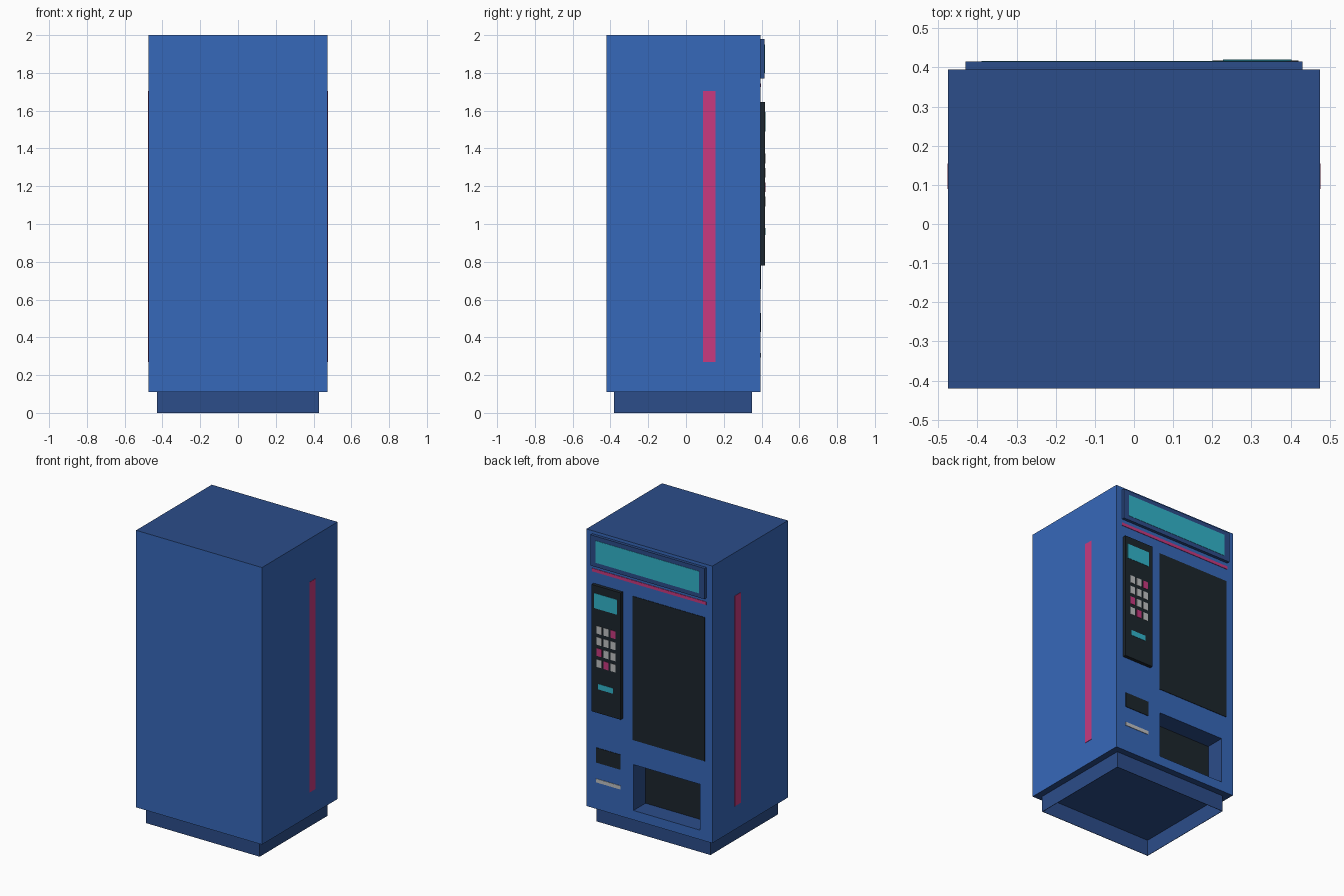
import bpy
import bmesh
from mathutils import Vector

cube = bpy.data.objects.get("Cube")
if cube:
    bpy.data.objects.remove(cube, do_unlink=True)


def material(name, rgb):
    m = bpy.data.materials.new(name)
    m.use_nodes = True
    m.diffuse_color = (*rgb, 1)
    m.node_tree.nodes["Principled BSDF"].inputs["Base Color"].default_value = (*rgb, 1)
    return m


BLUE = material("cabinet blue", (0.037, 0.138, 0.49))
NAVY = material("dark blue", (0.025, 0.074, 0.254))
PINK = material("pink", (0.58, 0.042, 0.215))
DARK = material("near black", (0.012, 0.019, 0.026))
CYAN = material("cyan", (0.032, 0.46, 0.6))
GREY = material("light grey", (0.53, 0.54, 0.55))


def box_mesh(x, y, z):
    bm = bmesh.new()
    bmesh.ops.create_cube(bm, size=1)
    for v in bm.verts:
        v.co = [lo + (c + 0.5) * (hi - lo) for c, (lo, hi) in zip(v.co, (x, y, z))]
    return bm


def finish(name, bm, *mats):
    bmesh.ops.recalc_face_normals(bm, faces=bm.faces)
    me = bpy.data.meshes.new(name)
    bm.to_mesh(me)
    bm.free()
    for m in mats:
        me.materials.append(m)
    ob = bpy.data.objects.new(name, me)
    bpy.context.collection.objects.link(ob)
    return ob


def box(name, mat, x, y, z):
    return finish(name, box_mesh(x, y, z), mat)


# Cabinet with a recessed pick-up tray
FACE = 0.395
TRAY_X, TRAY_Z, TRAY_DEPTH = (-0.384, 0.12), (0.174, 0.487), 0.13
bm = box_mesh((-0.475, 0.475), (-0.42, FACE), (0.11, 2))
for axis, cuts in ((Vector((1, 0, 0)), TRAY_X), (Vector((0, 0, 1)), TRAY_Z)):
    for c in cuts:
        bmesh.ops.bisect_plane(bm, geom=bm.verts[:] + bm.edges[:] + bm.faces[:],
                               plane_co=axis * c, plane_no=axis)


def in_tray(p):
    return TRAY_X[0] - 0.01 < p.x < TRAY_X[1] + 0.01 and TRAY_Z[0] - 0.01 < p.z < TRAY_Z[1] + 0.01


opening = [f for f in bm.faces if f.normal.y > 0.9 and in_tray(f.calc_center_median())]
new = bmesh.ops.extrude_face_region(bm, geom=opening)["geom"]
bmesh.ops.translate(bm, vec=(0, -TRAY_DEPTH, 0),
                    verts=[g for g in new if isinstance(g, bmesh.types.BMVert)])
bmesh.ops.delete(bm, geom=[f for f in opening if f.is_valid and f not in new], context='FACES_ONLY')
bmesh.ops.recalc_face_normals(bm, faces=bm.faces)
for f in bm.faces:
    p = f.calc_center_median()
    if abs(f.normal.z) > 0.9:
        f.material_index = 1          # roof, underside, tray floor and ceiling
    elif in_tray(p) and FACE - TRAY_DEPTH - 0.01 < p.y < FACE - 0.01:
        f.material_index = 2 if abs(f.normal.y) > 0.9 else 1
finish("cabinet", bm, BLUE, NAVY, DARK)

# Plinth, open underneath
bm = box_mesh((-0.43, 0.43), (-0.38, 0.35), (0, 0.11))
bmesh.ops.delete(bm, geom=[f for f in bm.faces if abs(f.normal.z) > 0.9], context='FACES_ONLY')
plinth = finish("plinth", bm, NAVY)
solid = plinth.modifiers.new("wall", 'SOLIDIFY')
solid.thickness = 0.004

# Side stripes
for side, name in ((1, "left"), (-1, "right")):
    box(name + "_side_stripe", PINK, sorted((side * 0.474, side * 0.477)), (0.09, 0.155), (0.27, 1.705))


def plate(name, mat, x, z, y=FACE, thick=0.003):
    return box(name, mat, x, (y - 0.001, y + thick), z)


# Illuminated header
plate("header_frame", NAVY, (-0.43, 0.43), (1.77, 1.98), thick=0.02)
plate("header_screen", CYAN, (-0.39, 0.39), (1.8, 1.95), FACE + 0.02, 0.002)
plate("header_stripe", PINK, (-0.43, 0.43), (1.724, 1.745))

# Product window, coin return and card slot
plate("product_window", DARK, (-0.42, 0.125), (0.655, 1.636))
plate("coin_return", DARK, (0.217, 0.4), (0.427, 0.529))
plate("card_slot", GREY, (0.217, 0.4), (0.292, 0.317))

# Control panel
PANEL = FACE + 0.023
plate("control_panel", DARK, (0.2, 0.42), (0.78, 1.645), thick=0.023)
plate("panel_display", CYAN, (0.228, 0.402), (1.49, 1.592), PANEL, 0.002)
plate("panel_slot", CYAN, (0.258, 0.372), (0.943, 0.98), PANEL, 0.002)

# Keypad with a few pink keys
for row in range(4):
    for col in range(3):
        x = 0.362 - 0.0525 * col
        z = 1.347 - 0.076 * row
        mat = PINK if (row, col) in {(0, 2), (2, 0), (3, 1)} else GREY
        plate(f"key_{row}_{col}", mat, (x - 0.019, x + 0.019), (z - 0.026, z + 0.026), PANEL, 0.002)
